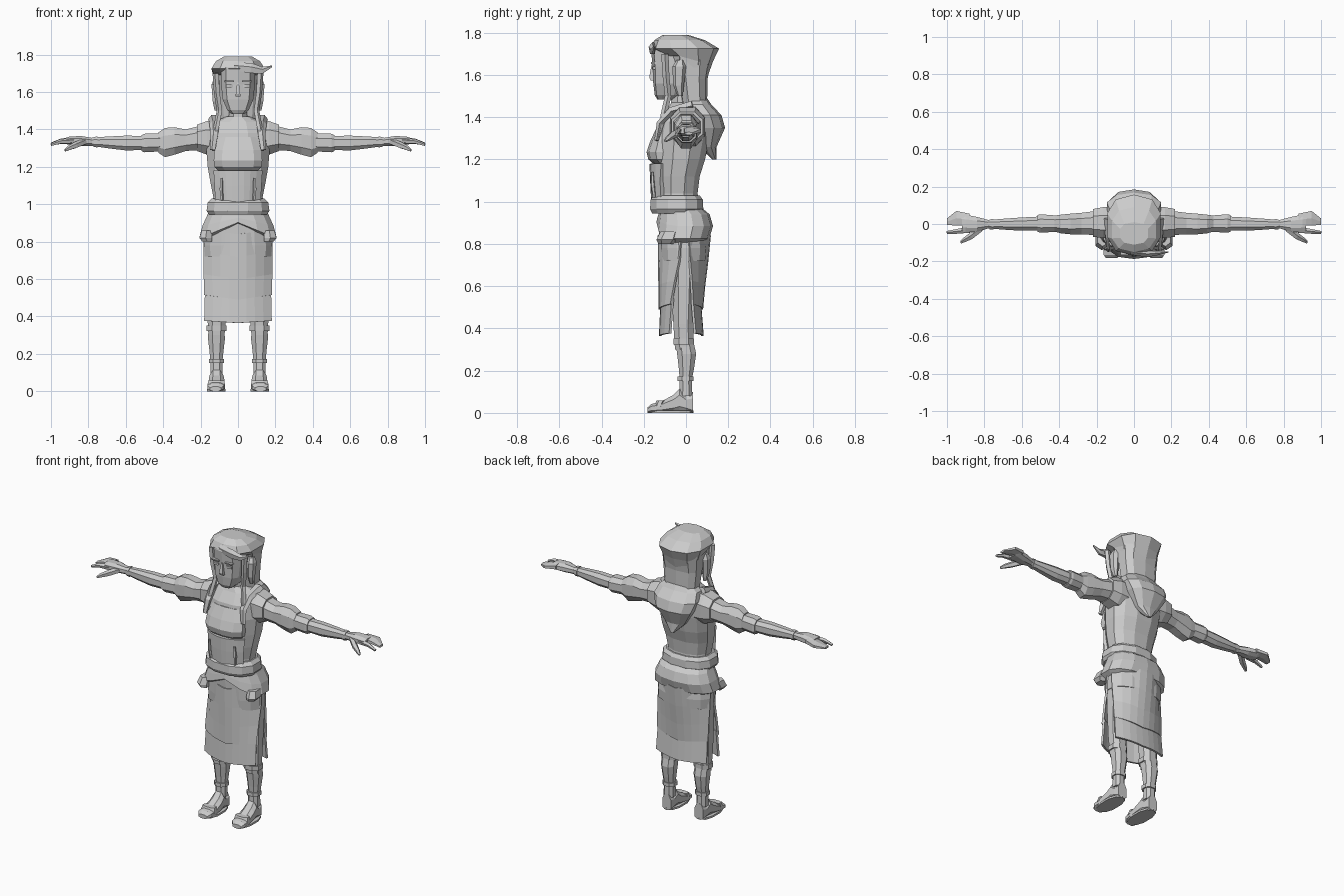
import bpy, math
from mathutils import Vector

grey = bpy.data.materials.new("plain grey")
grey.diffuse_color = (0.6, 0.6, 0.6, 1)


def make(name, verts, faces, mirror=False, solid=0.0):
    me = bpy.data.meshes.new(name)
    me.from_pydata(verts, [], faces)
    me.materials.append(grey)
    ob = bpy.data.objects.new(name, me)
    bpy.context.collection.objects.link(ob)
    if solid:
        m = ob.modifiers.new("thickness", 'SOLIDIFY')
        m.thickness, m.offset = solid, 0
    if mirror:
        ob.modifiers.new("mirror", 'MIRROR')
    return ob


def skin(name, rings, mirror=False, capped=True):
    n = len(rings[0])
    verts = [p for r in rings for p in r]
    faces = [(k * n + i, k * n + (i + 1) % n, (k + 1) * n + (i + 1) % n, (k + 1) * n + i)
             for k in range(len(rings) - 1) for i in range(n)]
    if capped:
        faces += [tuple(reversed(range(n))), tuple(range(len(verts) - n, len(verts)))]
    return make(name, verts, faces, mirror)


def loft(name, rows, axis='z', n=8, mirror=False, e=0.85, capped=True):
    """Rows hold (position, low a, high a, low b, high b) of a rounded section."""
    angles = [math.tau * (i + 0.5) / n for i in range(n)]
    unit = [tuple(math.copysign(abs(f(a)) ** e, f(a)) for f in (math.cos, math.sin)) for a in angles]
    mx, my = (max(abs(u[j]) for u in unit) for j in (0, 1))
    rings = []
    for t, a0, a1, b0, b1 in rows:
        ring = []
        for u, v in unit:
            a = (a0 + a1) / 2 + (a1 - a0) / 2 * u / mx
            b = (b0 + b1) / 2 + (b1 - b0) / 2 * v / my
            ring.append((a, b, t) if axis == 'z' else (t, a, b))
        rings.append(ring)
    return skin(name, rings, mirror, capped)


def body(name, rows, **kw):
    """Centred loft: rows hold (z, half width, front y, back y)."""
    return loft(name, [(z, -w, w, f, b) for z, w, f, b in rows], **kw)


def tube(name, pts, n=5, mirror=False, flat=1.0):
    """Tapered tube through (x, y, z, radius) points."""
    p = [Vector(q[:3]) for q in pts]
    rings = []
    for i, q in enumerate(pts):
        d = p[min(i + 1, len(p) - 1)] - p[max(i - 1, 0)]
        side = d.cross(Vector((0, 1, 0))).normalized()
        up = side.cross(d).normalized()
        rings.append([p[i] + q[3] * (side * math.cos(math.tau * k / n)
                      + up * flat * math.sin(math.tau * k / n)) for k in range(n)])
    return skin(name, rings, mirror)


def panel(name, rows, n=8, lift=0.0, solid=0.012):
    """Curved hanging cloth: rows hold (z, half width, centre y, edge y)."""
    verts, faces = [], []
    for z, w, yc, ye in rows:
        for i in range(n + 1):
            u = 2 * i / n - 1
            verts.append((w * u, yc + (ye - yc) * abs(u) ** 2.2, z + lift * abs(u)))
    m = n + 1
    for k in range(len(rows) - 1):
        faces += [(k * m + i, k * m + i + 1, (k + 1) * m + i + 1, (k + 1) * m + i) for i in range(n)]
    return make(name, verts, faces, solid=solid)


# Torso, bust and neck
body("torso", [(0.95, .14, -.14, .065), (1.04, .132, -.135, .055), (1.12, .148, -.14, .065),
               (1.2, .162, -.14, .09), (1.3, .17, -.14, .11), (1.38, .165, -.125, .12),
               (1.44, .13, -.085, .11), (1.47, .06, -.07, .07)], n=12)
body("bust", [(1.175, .1, -.15, -.05), (1.2, .125, -.178, -.05), (1.235, .13, -.187, -.05),
              (1.29, .125, -.168, -.05), (1.36, .1, -.135, -.05)], n=10)
panel("corset_front", [(1.0, .115, -.155, -.11), (1.1, .12, -.16, -.115), (1.18, .125, -.163, -.11)], solid=.02)
body("neck", [(1.4, .065, -.085, .06), (1.45, .05, -.072, .05), (1.54, .048, -.07, .05)])
tube("corset_strap", [(.085, -.15, 1.02, .008), (.09, -.158, 1.08, .01), (.088, -.16, 1.14, .006)], mirror=True)

# Draped hood behind the shoulders
body("back_hood", [(1.2, .012, .125, .145), (1.26, .07, .06, .145), (1.35, .125, .02, .185),
                   (1.41, .145, .0, .168), (1.46, .13, -.01, .12), (1.49, .09, -.01, .1)], n=10)
tube("shoulder_lapel", [(.13, .03, 1.46, .03), (.125, -.07, 1.43, .028), (.125, -.125, 1.37, .022),
                        (.135, -.14, 1.29, .015)], mirror=True, flat=.7)

# Head, facial plates and ears
body("face", [(1.483, .035, -.135, -.06), (1.505, .058, -.148, -.02), (1.56, .082, -.155, 0),
              (1.64, .09, -.158, .02), (1.73, .09, -.167, .03)], n=10, e=.7)
loft("nose", [(1.575, -.014, .014, -.168, -.14), (1.59, -.012, .012, -.174, -.14),
              (1.65, -.005, .005, -.163, -.14)], n=4)
loft("eyebrow", [(1.653, .022, .072, -.165, -.14), (1.662, .022, .072, -.167, -.14)], n=4, mirror=True)
loft("eye", [(1.625, .026, .064, -.161, -.14), (1.64, .026, .064, -.162, -.14)], n=6, mirror=True)
loft("ear", [(1.5, .105, .125, -.04, -.015), (1.55, .1, .135, -.06, -.01), (1.64, .1, .142, -.065, .0),
             (1.67, .1, .13, -.045, -.01)], n=6, mirror=True)

# Hair and head scarf
body("hair_back", [(1.46, .105, -.02, .1), (1.58, .115, -.04, .102), (1.7, .125, -.08, .125)], n=10, e=.7)
scarf = body("head_scarf", [(1.585, .112, -.06, .1), (1.665, .124, -.1, .128), (1.725, .143, -.17, .157),
                            (1.765, .118, -.15, .09), (1.79, .075, -.11, .01)], n=10, e=.8)
for v in scarf.data.vertices:          # front of the lower rim sits above the brow
    if v.co.y < -.03 and v.co.z < 1.7:
        v.co.z = 1.69
tube("scarf_tuft", [(-.02, -.15, 1.735, .025), (.07, -.16, 1.725, .03), (.13, -.155, 1.715, .02),
                    (.182, -.15, 1.737, .005)], flat=.6)
tube("side_lock", [(.118, -.1, 1.7, .018), (.112, -.095, 1.6, .017), (.098, -.085, 1.5, .016),
                   (.115, -.105, 1.41, .016), (.14, -.13, 1.3, .004)], mirror=True)

# Sleeves, arms and hands
loft("shoulder", [(.1, -.075, .09, 1.26, 1.45), (.165, -.075, .09, 1.265, 1.445),
                  (.22, -.068, .08, 1.285, 1.425)], 'x', mirror=True)
loft("puffed_sleeve", [(.2, -.06, .07, 1.29, 1.42), (.28, -.055, .06, 1.285, 1.4), (.34, -.055, .055, 1.265, 1.412),
                       (.39, -.05, .05, 1.252, 1.408), (.425, -.04, .045, 1.275, 1.385)], 'x', mirror=True)
loft("sleeve_cuff", [(.41, -.042, .045, 1.283, 1.378), (.5, -.046, .052, 1.278, 1.377),
                     (.515, -.042, .048, 1.284, 1.37)], 'x', mirror=True)
loft("forearm", [(.5, -.035, .04, 1.29, 1.365), (.6, -.036, .035, 1.288, 1.367), (.7, -.03, .028, 1.3, 1.362),
                 (.79, -.022, .02, 1.313, 1.355)], 'x', mirror=True)
loft("wrist_band", [(.752, -.03, .026, 1.304, 1.362), (.772, -.028, .025, 1.306, 1.36)], 'x', mirror=True)
loft("palm", [(.78, -.024, .022, 1.313, 1.355), (.84, -.042, .038, 1.312, 1.365),
              (.9, -.045, .05, 1.318, 1.362), (.92, -.04, .05, 1.322, 1.356)], 'x', mirror=True)
loft("joined_fingers", [(.88, -.01, .055, 1.325, 1.362), (.95, -.008, .07, 1.322, 1.35),
                        (1.0, -.005, .03, 1.315, 1.33)], 'x', n=6, mirror=True)
tube("index_finger", [(.88, -.03, 1.338, .018), (.95, -.04, 1.335, .013), (1.0, -.045, 1.318, .008)], mirror=True)
tube("thumb", [(.82, -.025, 1.335, .018), (.87, -.065, 1.315, .018), (.905, -.085, 1.3, .013),
               (.925, -.098, 1.288, .007)], mirror=True)

# Belt and flared hip cloth
body("belt", [(.945, .155, -.16, .07), (.965, .168, -.17, .082), (1.01, .162, -.168, .08),
              (1.03, .142, -.15, .065)], n=12)
flare = body("hip_flare", [(.8, .165, -.115, .07), (.825, .206, -.14, .11), (.885, .19, -.135, .128),
                           (.94, .165, -.13, .112), (.975, .15, -.13, .07)], n=14)
for v in flare.data.vertices:          # the lower edge rises toward the front centre
    if v.co.z < .89 and v.co.y < -.06:
        v.co.z += .075 * max(0, 1 - abs(v.co.x) / .19) * (.96 - v.co.z) / .13
body("skirt_top", [(.72, .178, -.12, .1), (.78, .18, -.125, .105), (.92, .165, -.13, .09)], n=14)
loft("hip_pouch", [(.8, .14, .19, -.13, -.06), (.82, .14, .206, -.14, -.04), (.86, .14, .195, -.12, -.03)],
     n=6, mirror=True)

# Front and back skirt panels with separate hems
panel("front_skirt", [(.84, .18, -.128, -.02), (.72, .181, -.127, -.025), (.6, .18, -.125, -.05),
                      (.49, .178, -.124, -.07)], lift=.025)
panel("front_hem", [(.53, .174, -.115, -.062), (.365, .178, -.122, -.075)], lift=.012)
panel("back_skirt", [(.84, .178, .112, .01), (.72, .18, .1, .015), (.6, .178, .085, .025),
                     (.49, .176, .075, .03)], lift=.025)
panel("back_hem", [(.53, .172, .065, .028), (.365, .176, .078, .042)], lift=.012)

# Legs, bands and feet
loft("thigh", [(.3, .072, .158, -.052, .035), (.42, .062, .165, -.06, .035), (.6, .05, .172, -.066, .045),
               (.8, .02, .175, -.07, .06)], mirror=True)
loft("calf", [(.08, .082, .148, -.032, .03), (.16, .083, .147, -.03, .028), (.21, .078, .152, -.034, .038),
              (.28, .07, .16, -.042, .048), (.34, .073, .158, -.05, .035)], mirror=True)
loft("knee_band", [(.323, .062, .168, -.06, .038), (.352, .062, .168, -.06, .038)], mirror=True)
loft("ankle_band", [(.15, .074, .154, -.04, .036), (.173, .074, .154, -.04, .036)], mirror=True)
loft("foot", [(.033, .084, .144, -.02, .1), (.0, .08, .15, .0, .085), (-.03, .077, .153, .0, .115),
              (-.06, .073, .156, .0, .085), (-.12, .07, .162, .0, .052), (-.165, .075, .162, .0, .042),
              (-.183, .09, .15, .0, .025)], mirror=True)
foot = bpy.data.objects["foot"]
for v in foot.data.vertices:           # turn the section stack to run from heel to toe
    x, h, y = v.co
    v.co = (x, y, max(0, h))
loft("sole", [(0, .066, .166, -.178, .036), (.012, .066, .166, -.178, .036)], mirror=True, n=10)
loft("toe_strap", [(.03, .068, .164, -.15, -.11), (.058, .074, .158, -.14, -.1)], mirror=True)

# Consistent outward faces
import bmesh
for ob in bpy.context.collection.objects:
    bm = bmesh.new()
    bm.from_mesh(ob.data)
    bmesh.ops.recalc_face_normals(bm, faces=bm.faces)
    bm.to_mesh(ob.data)
    bm.free()
